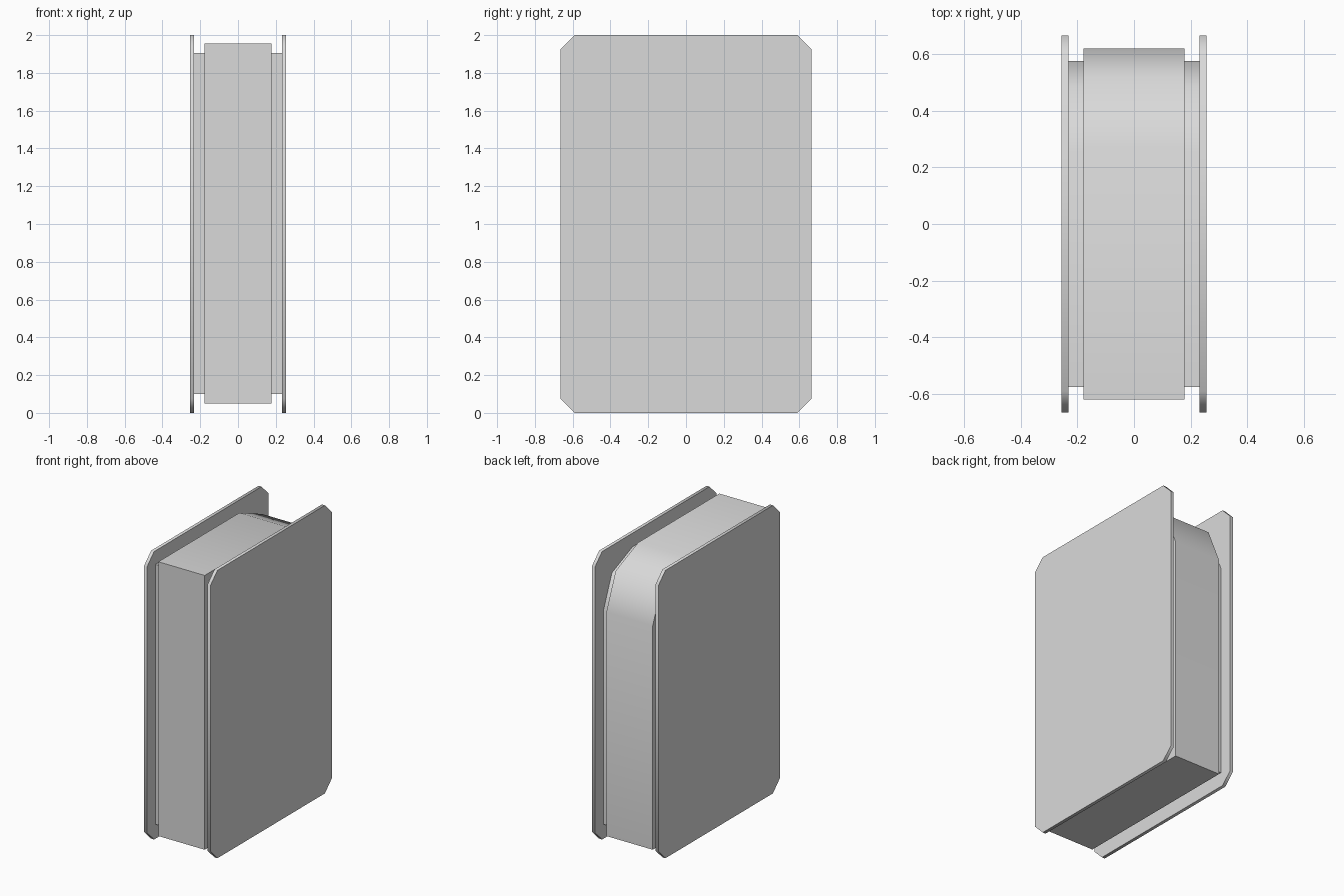
import bpy
import math

if "Cube" in bpy.data.objects:
    bpy.data.objects.remove(bpy.data.objects["Cube"], do_unlink=True)

grey = bpy.data.materials.new("light_grey")
grey.use_nodes = True
grey.diffuse_color = (0.7, 0.7, 0.7, 1)
grey.node_tree.nodes["Principled BSDF"].inputs["Base Color"].default_value = grey.diffuse_color


def slab(name, profile, x0, x1):
    """Extrude a (y, z) outline along x."""
    n = len(profile)
    verts = [(x, y, z) for x in (x0, x1) for y, z in profile]
    faces = [tuple(reversed(range(n))), tuple(range(n, 2 * n))]
    faces += [(i, (i + 1) % n, n + (i + 1) % n, n + i) for i in range(n)]
    mesh = bpy.data.meshes.new(name)
    mesh.from_pydata(verts, [], faces)
    mesh.materials.append(grey)
    obj = bpy.data.objects.new(name, mesh)
    bpy.context.collection.objects.link(obj)
    bpy.ops.object.select_all(action='DESELECT')
    bpy.context.view_layer.objects.active = obj
    obj.select_set(True)
    bpy.ops.object.shade_smooth_by_angle(angle=math.radians(60))
    return obj


def block_outline(half, low, high, radius):
    """Rectangle whose upper back corner is rounded in two segments."""
    arc = [(half - radius + radius * math.cos(a), high - radius + radius * math.sin(a))
           for a in (0, math.pi / 4, math.pi / 2)]
    return [(-half, low), (half, low)] + arc + [(-half, high)]


# Cover outline: rectangle with clipped corners
HALF, TOP, CUT = 0.665, 2.0, 0.075
cover = [(-HALF + CUT, 0), (HALF - CUT, 0), (HALF, CUT), (HALF, TOP - CUT),
         (HALF - CUT, TOP), (-HALF + CUT, TOP), (-HALF, TOP - CUT), (-HALF, CUT)]

# Thick middle block
slab("core", block_outline(0.62, 0.05, 1.955, 0.35), -0.178, 0.178)

# Recessed spacers and outer covers on both sides
for side, s in (("left", 1), ("right", -1)):
    a, b, c = sorted((s * 0.178, s * 0.232)), sorted((s * 0.232, s * 0.255)), side
    slab(c + "_spacer", block_outline(0.575, 0.1, 1.905, 0.32), *a)
    slab(c + "_cover", cover, *b)
